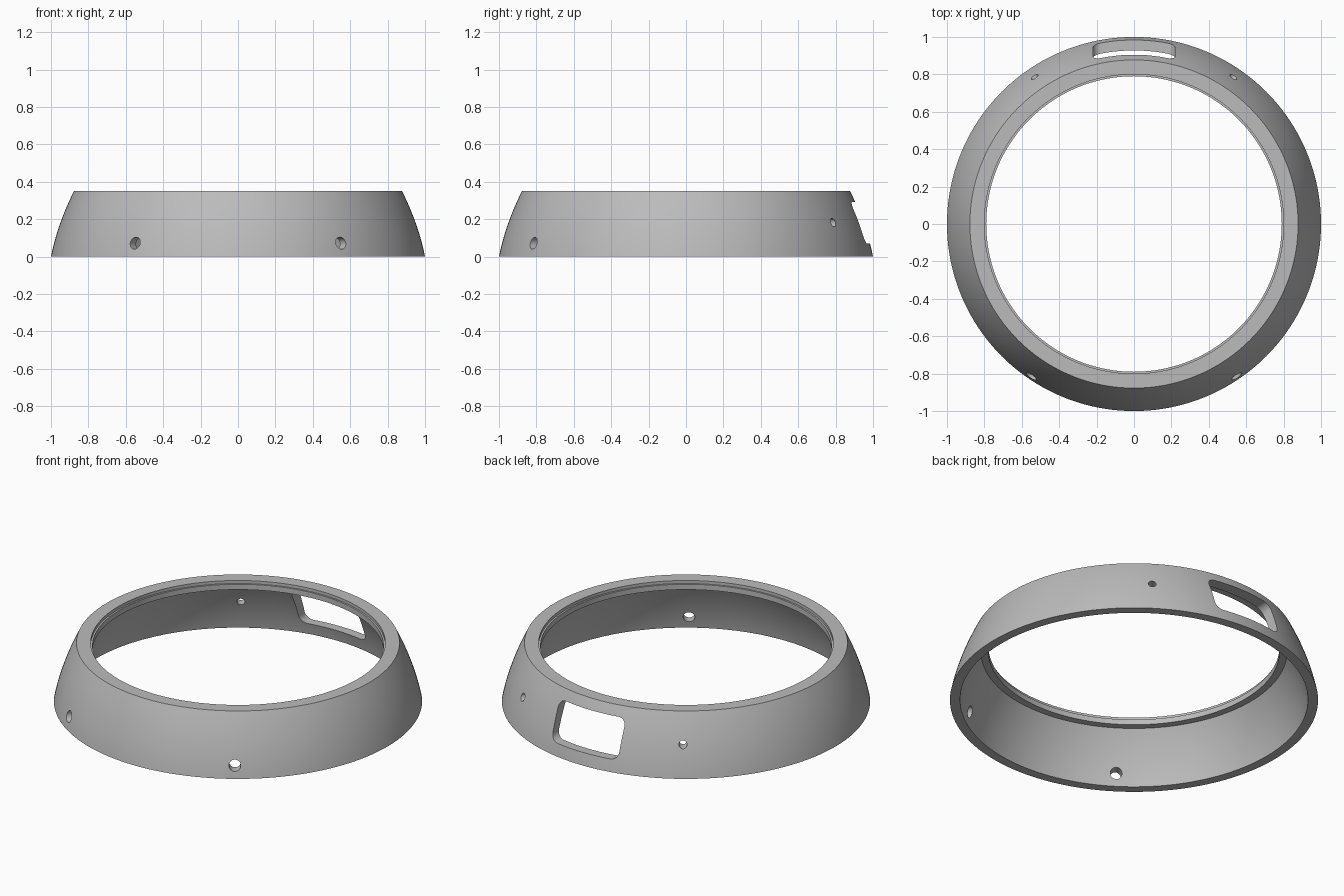
import bpy, bmesh, math
from mathutils import Matrix

cube = bpy.data.objects.get("Cube")
if cube:
    bpy.data.objects.remove(cube, do_unlink=True)

SEGMENTS = 160
HEIGHT = 0.35
LIP_Z = 0.30

grey = bpy.data.materials.new("plain grey")
grey.use_nodes = True
colour = (0.5, 0.5, 0.5, 1)
grey.diffuse_color = colour
grey.node_tree.nodes["Principled BSDF"].inputs["Base Color"].default_value = colour


def make_object(name, bm):
    bmesh.ops.recalc_face_normals(bm, faces=bm.faces)
    mesh = bpy.data.meshes.new(name)
    bm.to_mesh(mesh)
    bm.free()
    mesh.materials.append(grey)
    obj = bpy.data.objects.new(name, mesh)
    bpy.context.collection.objects.link(obj)
    return obj


def lathe(name, profile):
    """Closed (radius, z) profile turned around the z axis."""
    bm = bmesh.new()
    rings = []
    for i in range(SEGMENTS):
        a = math.tau * i / SEGMENTS
        rings.append([bm.verts.new((r * math.cos(a), r * math.sin(a), z)) for r, z in profile])
    n = len(profile)
    for i in range(SEGMENTS):
        here, there = rings[i], rings[(i + 1) % SEGMENTS]
        for j in range(n):
            k = (j + 1) % n
            bm.faces.new((here[j], there[j], there[k], here[k]))
    return make_object(name, bm)


def window_cutter(half_width, z0, z1, radius):
    """Rounded rectangle extruded through the back wall."""
    bm = bmesh.new()
    cx, low, high = half_width - radius, z0 + radius, z1 - radius
    corners = [(cx, high), (-cx, high), (-cx, low), (cx, low)]
    verts = []
    for q, (x, z) in enumerate(corners):
        for s in range(9):
            a = math.pi / 2 * (q + s / 8)
            verts.append(bm.verts.new((x + radius * math.cos(a), 0.6, z + radius * math.sin(a))))
    face = bm.faces.new(verts)
    out = bmesh.ops.extrude_face_region(bm, geom=[face])["geom"]
    bmesh.ops.translate(bm, vec=(0, 0.6, 0), verts=[v for v in out if isinstance(v, bmesh.types.BMVert)])
    return make_object("window_cutter", bm)


def hole_cutter(angle, z, radius):
    """Round drill pointing outward at the given heading."""
    bm = bmesh.new()
    turn = Matrix.Rotation(angle, 4, "Z") @ Matrix.Translation((0.9, 0, z)) @ Matrix.Rotation(math.pi / 2, 4, "Y")
    bmesh.ops.create_cone(bm, cap_ends=True, segments=32, radius1=radius, radius2=radius, depth=0.4, matrix=turn)
    return make_object("hole_cutter", bm)


# Bulging outer wall, stepped top lip and inner wall
STEPS = 14
outer = [(1 - 0.2 * z - 0.43 * z * z, z) for z in (HEIGHT * i / STEPS for i in range(STEPS + 1))]
lip = [(0.80, HEIGHT), (0.80, 0.332), (0.79, 0.332), (0.79, LIP_Z)]
inner = [(0.945 - 0.2 * z - 0.6 * z * z, z) for z in (LIP_Z * (1 - i / STEPS) for i in range(STEPS + 1))]
ring = lathe("bezel_ring", outer + lip + inner)

# Back window, two low front holes and two smaller, higher back holes
cutters = [window_cutter(0.22, 0.07, 0.292, 0.045)]
tilt = math.radians(34)
for side in (-1, 1):
    cutters.append(hole_cutter(-math.pi / 2 + side * tilt, 0.072, 0.032))
    cutters.append(hole_cutter(math.pi / 2 + side * tilt, 0.182, 0.022))

bpy.ops.object.select_all(action="DESELECT")
bpy.context.view_layer.objects.active = ring
ring.select_set(True)
for cutter in cutters:
    mod = ring.modifiers.new("cut", "BOOLEAN")
    mod.operation = "DIFFERENCE"
    mod.solver = "EXACT"
    mod.object = cutter
    bpy.ops.object.modifier_apply(modifier=mod.name)
    bpy.data.objects.remove(cutter, do_unlink=True)

bpy.ops.object.shade_smooth_by_angle(angle=math.radians(30))
